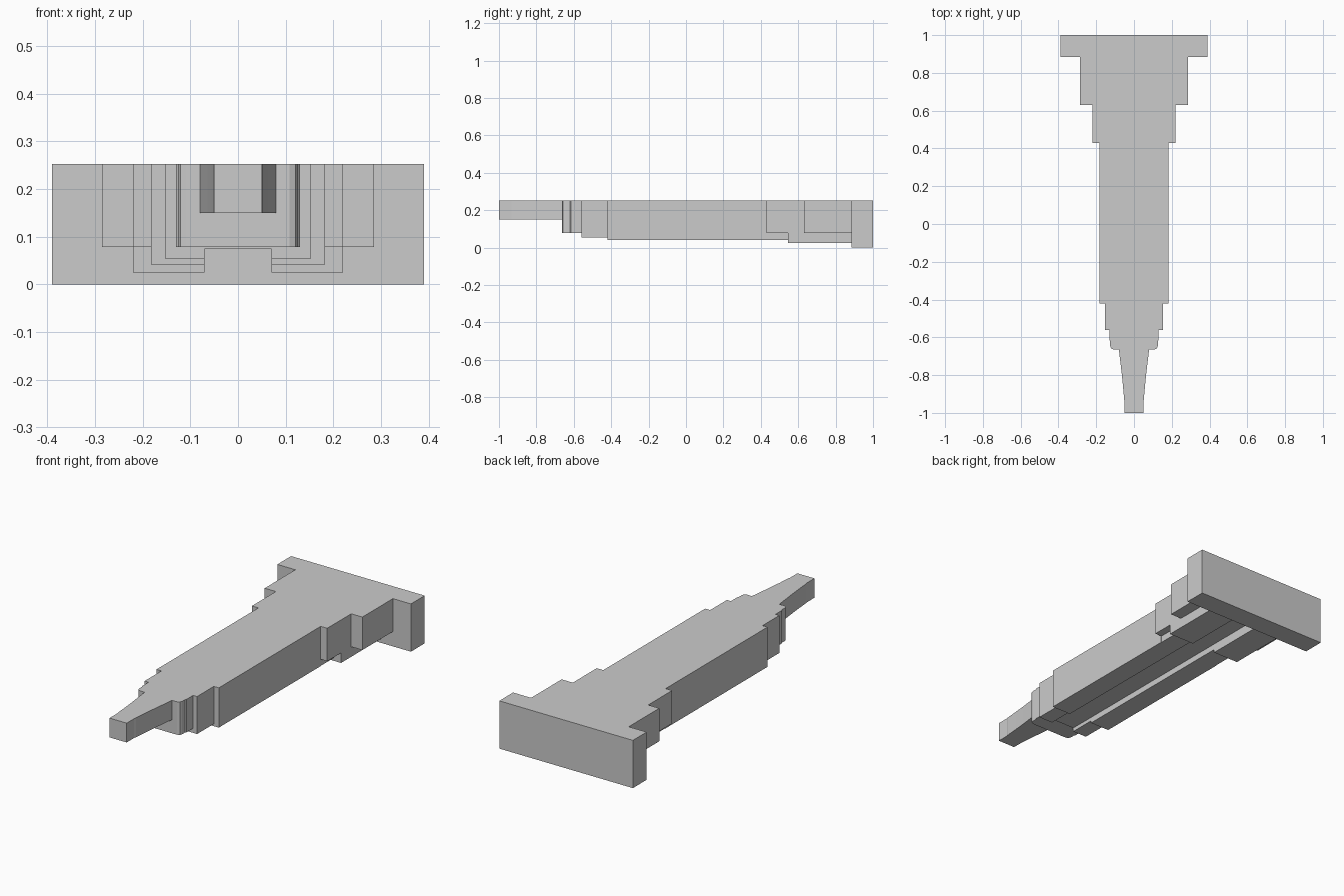
import bpy

if "Cube" in bpy.data.objects:
    bpy.data.objects.remove(bpy.data.objects["Cube"])

TOP = 0.252      # common flat top level
GROOVE_X = 0.07  # half width of the underside channel
GROOVE_Z = 0.074 # ceiling of the underside channel


def make_object(name, loop_a, loop_b):
    """Closed prism joining two matching loops of 3D points."""
    n = len(loop_a)
    faces = [tuple(range(n)), tuple(range(2 * n - 1, n - 1, -1))]
    faces += [(i, i + n, (i + 1) % n + n, (i + 1) % n) for i in range(n)]
    mesh = bpy.data.meshes.new(name)
    mesh.from_pydata(loop_a + loop_b, [], faces)
    import bmesh
    bm = bmesh.new()
    bm.from_mesh(mesh)
    bmesh.ops.recalc_face_normals(bm, faces=bm.faces)
    bm.to_mesh(mesh)
    bm.free()
    obj = bpy.data.objects.new(name, mesh)
    bpy.context.collection.objects.link(obj)
    return obj


def section(name, y0, y1, half):
    """Extrude a mirrored (x, z) half section along y."""
    loop = half + [(-x, z) for x, z in reversed(half)]
    return make_object(name, [(x, y0, z) for x, z in loop],
                       [(x, y1, z) for x, z in loop])


def plan(name, z0, half):
    """Extrude a mirrored (x, y) half outline from z0 to the top."""
    loop = half + [(-x, y) for x, y in reversed(half)]
    return make_object(name, [(x, y, z0) for x, y in loop],
                       [(x, y, TOP) for x, y in loop])


def channel(w, z):
    """Half section of a block with the underside channel."""
    return [(w, TOP), (w, z), (GROOVE_X, z), (GROOVE_X, GROOVE_Z)]


def winged(w, wing_z, core, z):
    """Half section of a wide block over a narrower channelled core."""
    return [(w, TOP), (w, wing_z), (core, wing_z), (core, z),
            (GROOVE_X, z), (GROOVE_X, GROOVE_Z)]


# Rear end plate
section("end_plate", 0.885, 1.0, [(0.39, TOP), (0.39, 0.0)])

# Stepped rear shoulders with lower side rails
section("rear_shoulder", 0.63, 0.885, winged(0.285, 0.078, 0.22, 0.025))
section("middle_shoulder", 0.545, 0.63, channel(0.22, 0.025))
section("front_shoulder", 0.43, 0.545, winged(0.22, 0.078, 0.18, 0.042))

# Long body and forward step
section("main_body", -0.42, 0.43, channel(0.182, 0.042))
section("front_step", -0.56, -0.42, channel(0.153, 0.054))

# Collar with eased front corners
plan("collar", 0.078, [(0.13, -0.56), (0.13, -0.615), (0.126, -0.62),
                       (0.126, -0.645), (0.121, -0.658), (0.108, -0.664)])

# Tapered nozzle with a curved flank
plan("nozzle", 0.15, [(0.08, -0.664), (0.077, -0.69), (0.071, -0.74),
                      (0.064, -0.80), (0.058, -0.86), (0.052, -0.93),
                      (0.05, -0.935), (0.05, -1.0)])
